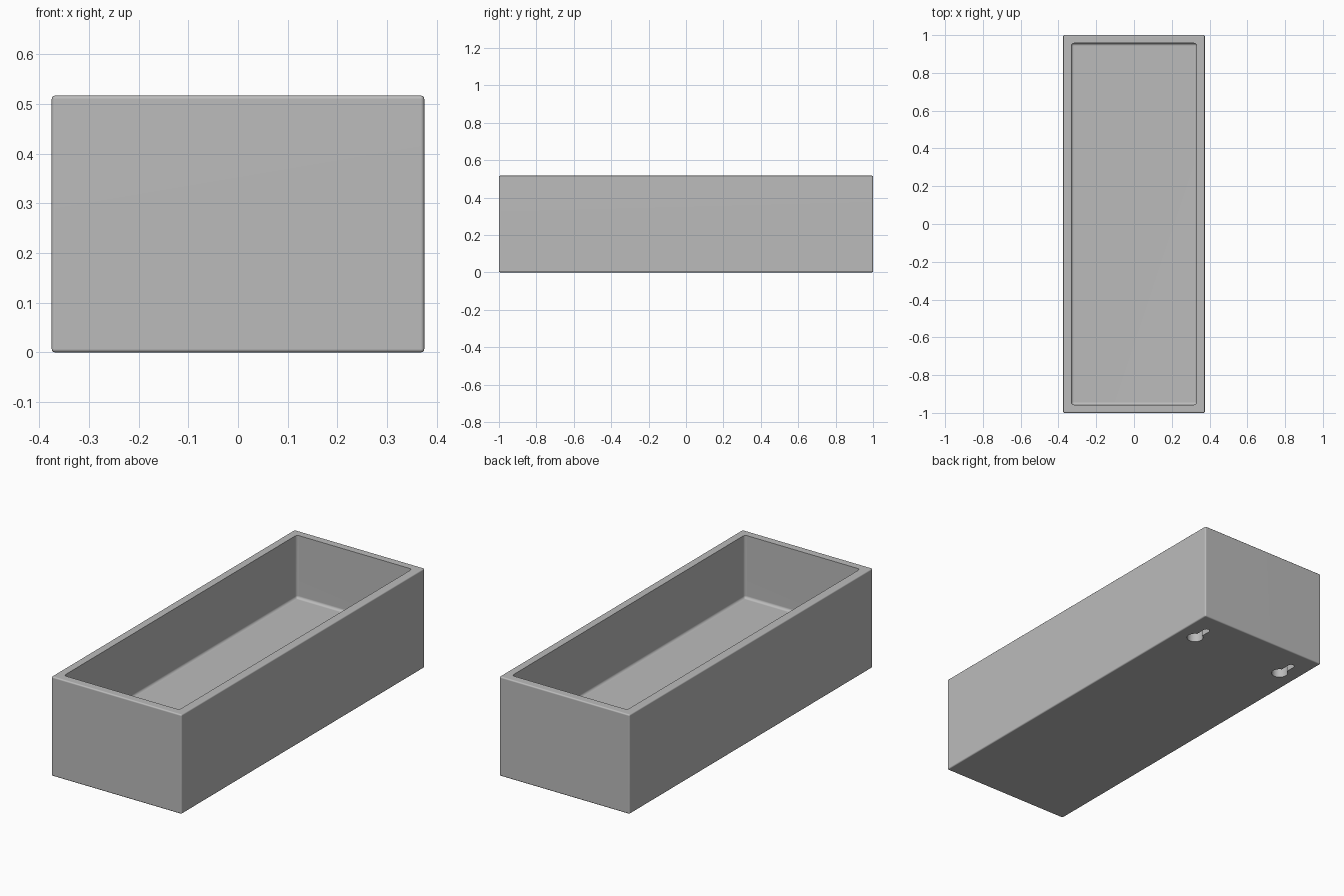
import bpy, bmesh
from math import sin, cos, pi, asin, radians

if "Cube" in bpy.data.objects:
    bpy.data.objects.remove(bpy.data.objects["Cube"], do_unlink=True)

WIDTH, LENGTH, HEIGHT = 0.75, 2.0, 0.517
WALL, FLOOR = 0.043, 0.19

grey = bpy.data.materials.new("plain grey")
grey.use_nodes = True
colour = (0.5, 0.5, 0.5, 1)
grey.diffuse_color = colour
grey.node_tree.nodes["Principled BSDF"].inputs["Base Color"].default_value = colour


def make_object(name, bm):
    bmesh.ops.recalc_face_normals(bm, faces=bm.faces)
    mesh = bpy.data.meshes.new(name)
    bm.to_mesh(mesh)
    bm.free()
    mesh.materials.append(grey)
    obj = bpy.data.objects.new(name, mesh)
    bpy.context.collection.objects.link(obj)
    return obj


def rounded_block(name, width, length, z0, z1, radius):
    bm = bmesh.new()
    bmesh.ops.create_cube(bm, size=1)
    for v in bm.verts:
        v.co.x *= width
        v.co.y *= length
        v.co.z = z1 if v.co.z > 0 else z0
    bmesh.ops.bevel(bm, geom=list(bm.edges), offset=radius, segments=3,
                    profile=0.5, affect='EDGES')
    return make_object(name, bm)


def keyhole(name, x, head_y, tip_y, head_r, slot_r, depth):
    # Round head joined to a narrow slot with a round end
    gap = asin(slot_r / head_r)
    outline = []
    for i in range(25):
        a = pi / 2 + gap + (2 * pi - 2 * gap) * i / 24
        outline.append((x + head_r * cos(a), head_y + head_r * sin(a)))
    for i in range(9):
        a = pi * i / 8
        outline.append((x + slot_r * cos(a), tip_y - slot_r + slot_r * sin(a)))
    bm = bmesh.new()
    face = bm.faces.new([bm.verts.new((px, py, -0.05)) for px, py in outline])
    top = bmesh.ops.extrude_face_region(bm, geom=[face])["geom"]
    for v in top:
        if isinstance(v, bmesh.types.BMVert):
            v.co.z = depth
    return make_object(name, bm)


# Outer body
body = rounded_block("planter_box", WIDTH, LENGTH, 0, HEIGHT, 0.007)

# Open cavity and the pair of hanging slots under the base
cutters = [rounded_block("cavity_cutter", WIDTH - 2 * WALL, LENGTH - 2 * WALL,
                         FLOOR, HEIGHT + 0.1, 0.014)]
for side, x in (("left", 0.275), ("right", -0.275)):
    cutters.append(keyhole(side + "_keyhole_cutter", x, 0.80, 0.905,
                           0.04, 0.016, 0.1))

bpy.ops.object.select_all(action='DESELECT')
bpy.context.view_layer.objects.active = body
body.select_set(True)
for cutter in cutters:
    cutter.hide_render = True
    mod = body.modifiers.new("cut", 'BOOLEAN')
    mod.operation = 'DIFFERENCE'
    mod.solver = 'EXACT'
    mod.object = cutter
    bpy.ops.object.modifier_apply(modifier=mod.name)
for cutter in cutters:
    bpy.data.objects.remove(cutter, do_unlink=True)

# Smooth rounded edges, flat walls
bpy.ops.object.shade_smooth_by_angle(angle=radians(35))
weighted = body.modifiers.new("flat walls", 'WEIGHTED_NORMAL')
weighted.keep_sharp = True
